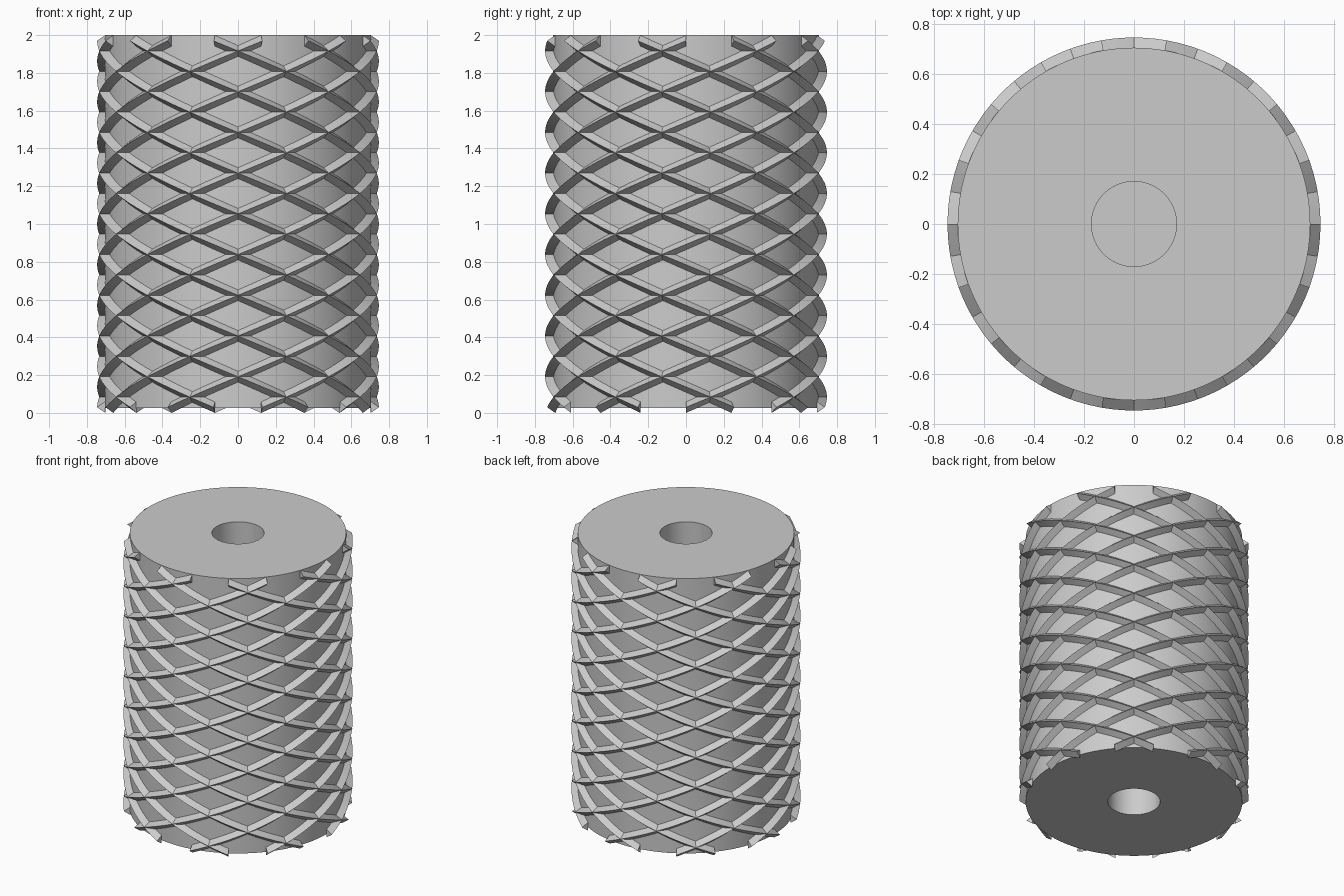
import bpy, bmesh, math

if "Cube" in bpy.data.objects:
    bpy.data.objects.remove(bpy.data.objects["Cube"], do_unlink=True)

# One plain grey for the whole roller
GREY = (0.6, 0.6, 0.6, 1)
grey = bpy.data.materials.new("plain_grey")
grey.use_nodes = True
grey.diffuse_color = GREY
grey.node_tree.nodes["Principled BSDF"].inputs["Base Color"].default_value = GREY

RADIUS, CREST = 0.705, 0.746      # drum surface and ridge crest
BOTTOM, TOP = 0.025, 2.0          # drum ends
BORE, BORE_DEPTH = 0.17, 0.4      # blind shaft hole in each end
STARTS, HALF_WIDTH = 9, 0.03      # ridges each way, half of a ridge's height
STEPS, SIDES = 90, 144


def finish(name, bm):
    bmesh.ops.recalc_face_normals(bm, faces=bm.faces)
    mesh = bpy.data.meshes.new(name)
    bm.to_mesh(mesh)
    bm.free()
    mesh.materials.append(grey)
    obj = bpy.data.objects.new(name, mesh)
    bpy.context.collection.objects.link(obj)
    bpy.ops.object.select_all(action='DESELECT')
    obj.select_set(True)
    bpy.context.view_layer.objects.active = obj
    bpy.ops.object.shade_smooth_by_angle(angle=math.radians(30))
    return obj


def polar(bm, r, angle, z):
    return bm.verts.new((r * math.cos(angle), r * math.sin(angle), z))


def make_drum():
    # Turned section: hole floor, hole wall, rim, outside, and the same below
    section = [(BORE, BOTTOM + BORE_DEPTH), (BORE, BOTTOM), (RADIUS, BOTTOM),
               (RADIUS, TOP), (BORE, TOP), (BORE, TOP - BORE_DEPTH)]
    bm = bmesh.new()
    rings = [[polar(bm, r, math.tau * i / SIDES, z) for i in range(SIDES)]
             for r, z in section]
    for a, b in zip(rings, rings[1:]):
        for i in range(SIDES):
            j = (i + 1) % SIDES
            bm.faces.new((a[i], a[j], b[j], b[i]))
    bm.faces.new(rings[0])
    bm.faces.new(rings[-1])
    return finish("drum", bm)


def make_ridges(name, hand):
    # Triangular ridges, each winding exactly once around the drum
    base = RADIUS - 0.002
    z_start, z_end = HALF_WIDTH, TOP - HALF_WIDTH
    bm = bmesh.new()
    for k in range(STARTS):
        start = math.radians(10) + math.tau * k / STARTS
        loops = []
        for s in range(STEPS + 1):
            t = s / STEPS
            angle = -math.pi / 2 + hand * (start + math.tau * t)
            z = z_start + (z_end - z_start) * t
            loops.append([polar(bm, base, angle, z - HALF_WIDTH),
                          polar(bm, CREST, angle, z),
                          polar(bm, base, angle, z + HALF_WIDTH)])
        for a, b in zip(loops, loops[1:]):
            for i in range(3):
                j = (i + 1) % 3
                bm.faces.new((a[i], a[j], b[j], b[i]))
        bm.faces.new(loops[0])
        bm.faces.new(loops[-1])
    return finish(name, bm)


make_drum()
make_ridges("right_hand_ridges", 1)
make_ridges("left_hand_ridges", -1)
